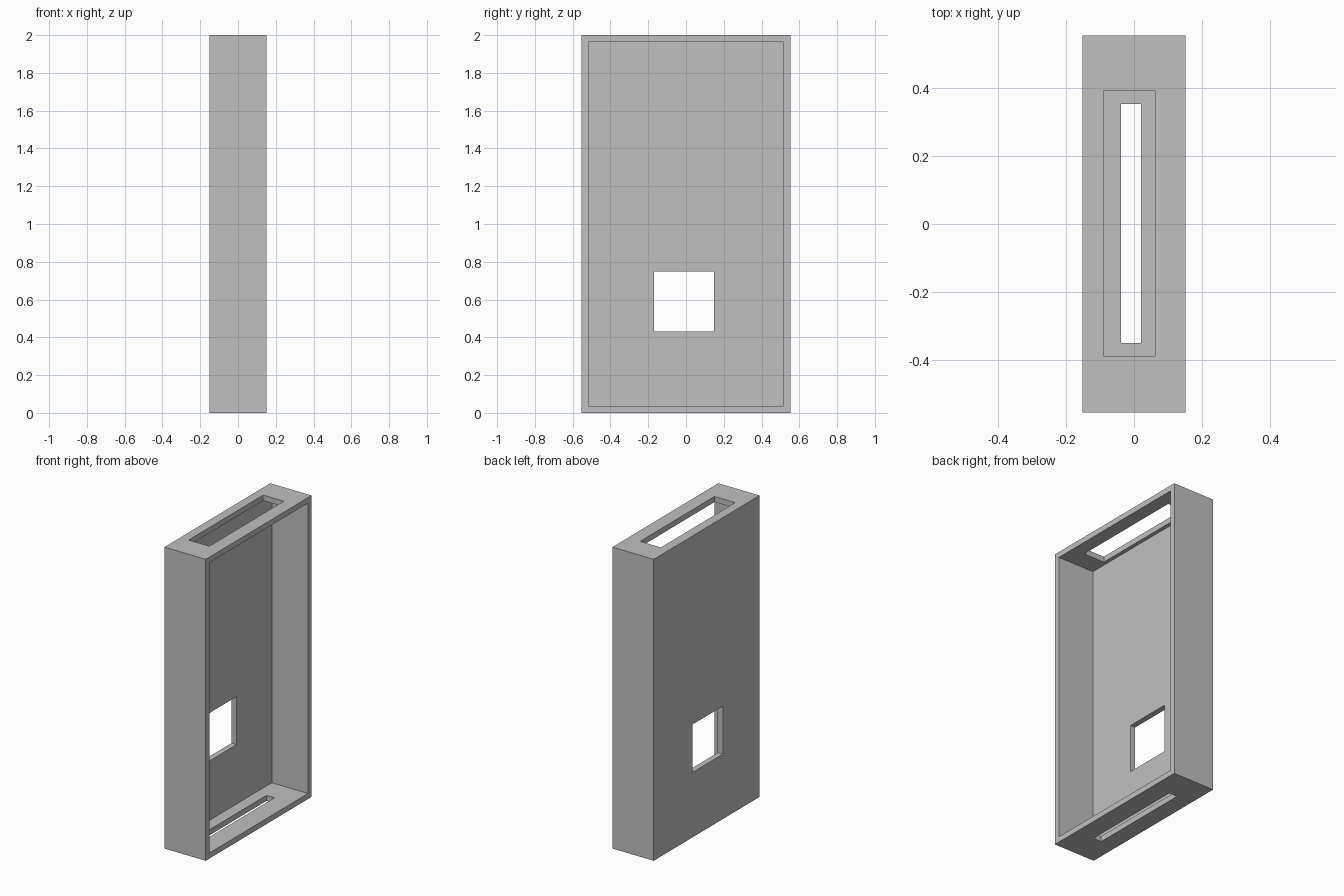
import bpy
from mathutils import Vector

if "Cube" in bpy.data.objects:
    bpy.data.objects.remove(bpy.data.objects["Cube"])

W, D, H = 0.303, 1.109, 2.0   # overall size
WALL = 0.037                  # wall thickness

grey = bpy.data.materials.new("plain_grey")
grey.use_nodes = True
colour = (0.527, 0.527, 0.527, 1)
grey.diffuse_color = colour
grey.node_tree.nodes["Principled BSDF"].inputs["Base Color"].default_value = colour


def box(name, low, high):
    """Axis-aligned box between two corners."""
    low, high = Vector(low), Vector(high)
    bpy.ops.mesh.primitive_cube_add(size=1)
    obj = bpy.context.object
    obj.name = name
    for v in obj.data.vertices:
        v.co = (low + high) / 2 + v.co * (high - low)
    obj.data.materials.append(grey)
    return obj


def cut(target, name, low, high):
    """Remove a box-shaped volume from the target."""
    cutter = box(name, low, high)
    mod = target.modifiers.new(name, 'BOOLEAN')
    mod.operation = 'DIFFERENCE'
    mod.solver = 'EXACT'
    mod.object = cutter
    bpy.context.view_layer.objects.active = target
    bpy.ops.object.modifier_apply(modifier=name)
    bpy.data.objects.remove(cutter)


# Upright tray, open on its +x side
tray = box("tray_case", (-W / 2, -D / 2, 0), (W / 2, D / 2, H))
cut(tray, "cavity", (-W / 2 + WALL, -D / 2 + WALL, WALL),
    (W, D / 2 - WALL, H - WALL))

# Square window through the large wall
cut(tray, "window", (-W, -0.169, 0.431), (0, 0.148, 0.749))

# Wide slot in the top wall, narrow slot in the bottom wall
cut(tray, "top_slot", (-0.09, -0.388, H - 0.2), (0.062, 0.392, H + 0.2))
cut(tray, "bottom_slot", (-0.038, -0.35, -0.2), (0.021, 0.353, 0.2))
